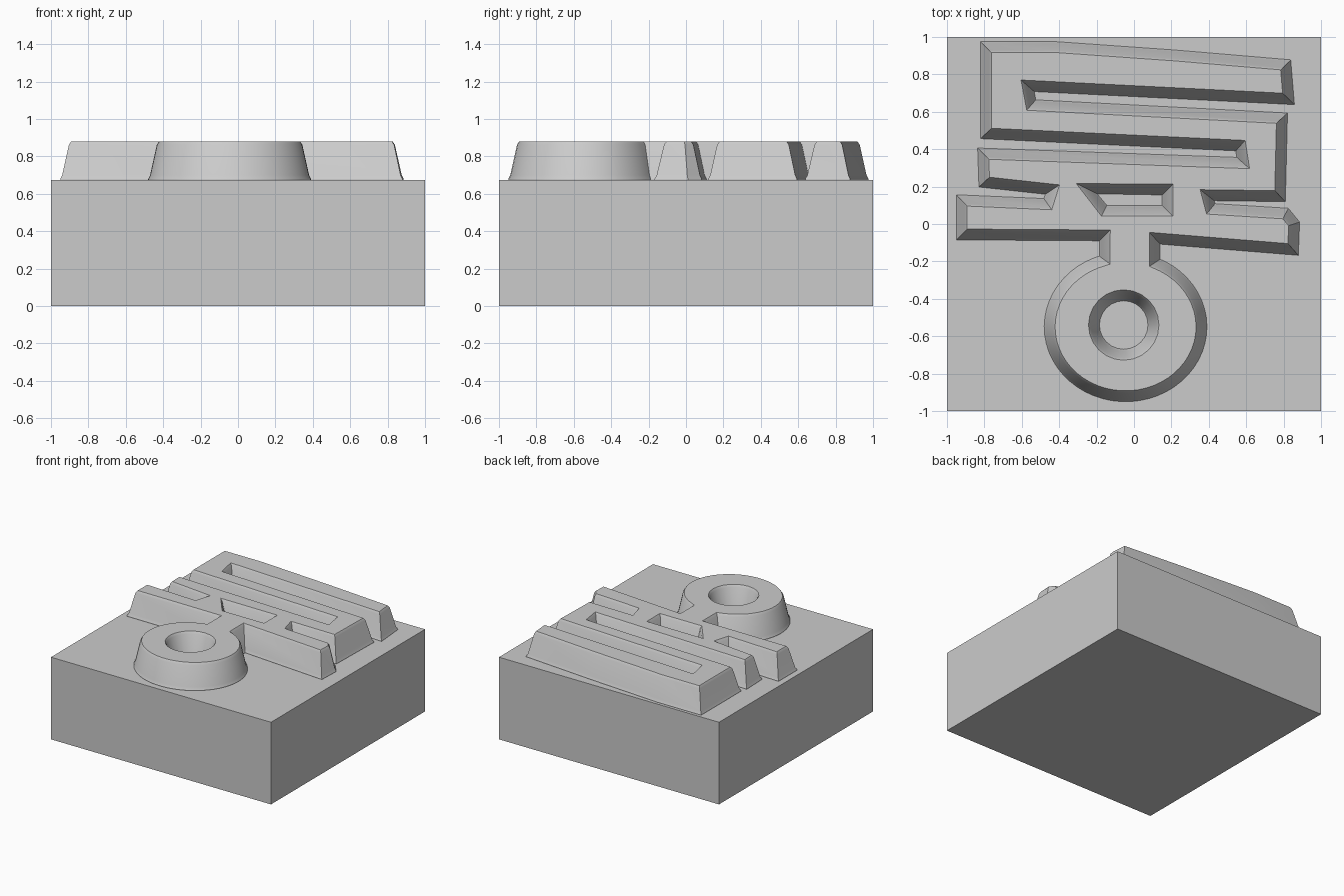
import bpy, bmesh, math
from mathutils import Vector

cube = bpy.data.objects.get("Cube")
if cube:
    bpy.data.objects.remove(cube, do_unlink=True)

BLOCK_TOP = 0.675

mat = bpy.data.materials.new("stone_grey")
mat.use_nodes = True
GREY = (0.6, 0.6, 0.6, 1)
mat.diffuse_color = GREY
mat.node_tree.nodes["Principled BSDF"].inputs["Base Color"].default_value = GREY


def add_object(name, bm):
    mesh = bpy.data.meshes.new(name)
    bm.to_mesh(mesh)
    bm.free()
    mesh.materials.append(mat)
    obj = bpy.data.objects.new(name, mesh)
    bpy.context.collection.objects.link(obj)
    return obj


def arc(cx, cy, rx, ry, start, end, steps):
    angles = [math.radians(start + (end - start) * i / steps) for i in range(steps + 1)]
    return [(cx + rx * math.cos(a), cy + ry * math.sin(a)) for a in angles]


def offset_loop(points, dist):
    """Mitred offset to the left of a loop's direction of travel."""
    pts = [Vector(p) for p in points]
    result = []
    for i, p in enumerate(pts):
        d1 = (p - pts[i - 1]).normalized()
        d2 = (pts[(i + 1) % len(pts)] - p).normalized()
        n1, n2 = Vector((-d1.y, d1.x)), Vector((-d2.y, d2.x))
        result.append(p + (n1 + n2) * dist / max(1 + n1.dot(n2), 0.4))
    return result


# Base block
bm = bmesh.new()
bmesh.ops.create_cube(bm, size=1)
bmesh.ops.scale(bm, vec=(2, 2, BLOCK_TOP), verts=bm.verts)
bmesh.ops.translate(bm, vec=(0, 0, BLOCK_TOP / 2), verts=bm.verts)
add_object("base_block", bm)

# Raised emblem outline, clockwise: bars on the right, ring, bars on the left
outline = [
    (-.79, .945), (-.42, .945), (.22, .90), (.81, .85), (.825, .67),
    (-.57, .74), (-.55, .635), (.79, .565), (.78, .15),
    (.39, .155), (.41, .08), (.81, .055), (.855, 0), (.85, -.135),
    (.11, -.075),
]
outline += arc(-.045, -.55, .405, .37, 67.5, -254.2, 48)
outline += [
    (-.155, -.06), (-.92, -.055), (-.92, .125), (-.46, .105), (-.435, .185),
    (-.80, .225), (-.805, .375), (.585, .325), (.57, .42), (-.79, .485),
]
# Holes run counter-clockwise so the same offset widens the walls at the foot
slot_hole = [(-.255, .19), (-.16, .07), (.18, .07), (.18, .185)]
ring_hole = arc(-.055, -.54, .16, .16, 0, 345, 23)

# Wall profile: height and outward spread, flared foot and softened rim
profile = [(BLOCK_TOP - .01, .03), (BLOCK_TOP + .005, .03), (.7, .02), (.862, -.016), (.88, -.028)]

bm = bmesh.new()
caps = {0: [], len(profile) - 1: []}
for loop in (outline, slot_hole, ring_hole):
    rings = []
    for level, (z, spread) in enumerate(profile):
        ring = [bm.verts.new((p.x, p.y, z)) for p in offset_loop(loop, spread)]
        rings.append(ring)
        if level in caps:
            caps[level] += [bm.edges.new((ring[i - 1], v)) for i, v in enumerate(ring)]
    for low, high in zip(rings, rings[1:]):
        for i in range(len(low)):
            bm.faces.new((low[i - 1], low[i], high[i], high[i - 1]))
for edges in caps.values():
    bmesh.ops.triangle_fill(bm, edges=edges, use_beauty=True)
bmesh.ops.recalc_face_normals(bm, faces=bm.faces)
emblem = add_object("raised_emblem", bm)

bpy.ops.object.select_all(action="DESELECT")
emblem.select_set(True)
bpy.context.view_layer.objects.active = emblem
bpy.ops.object.shade_smooth_by_angle(angle=math.radians(25))
